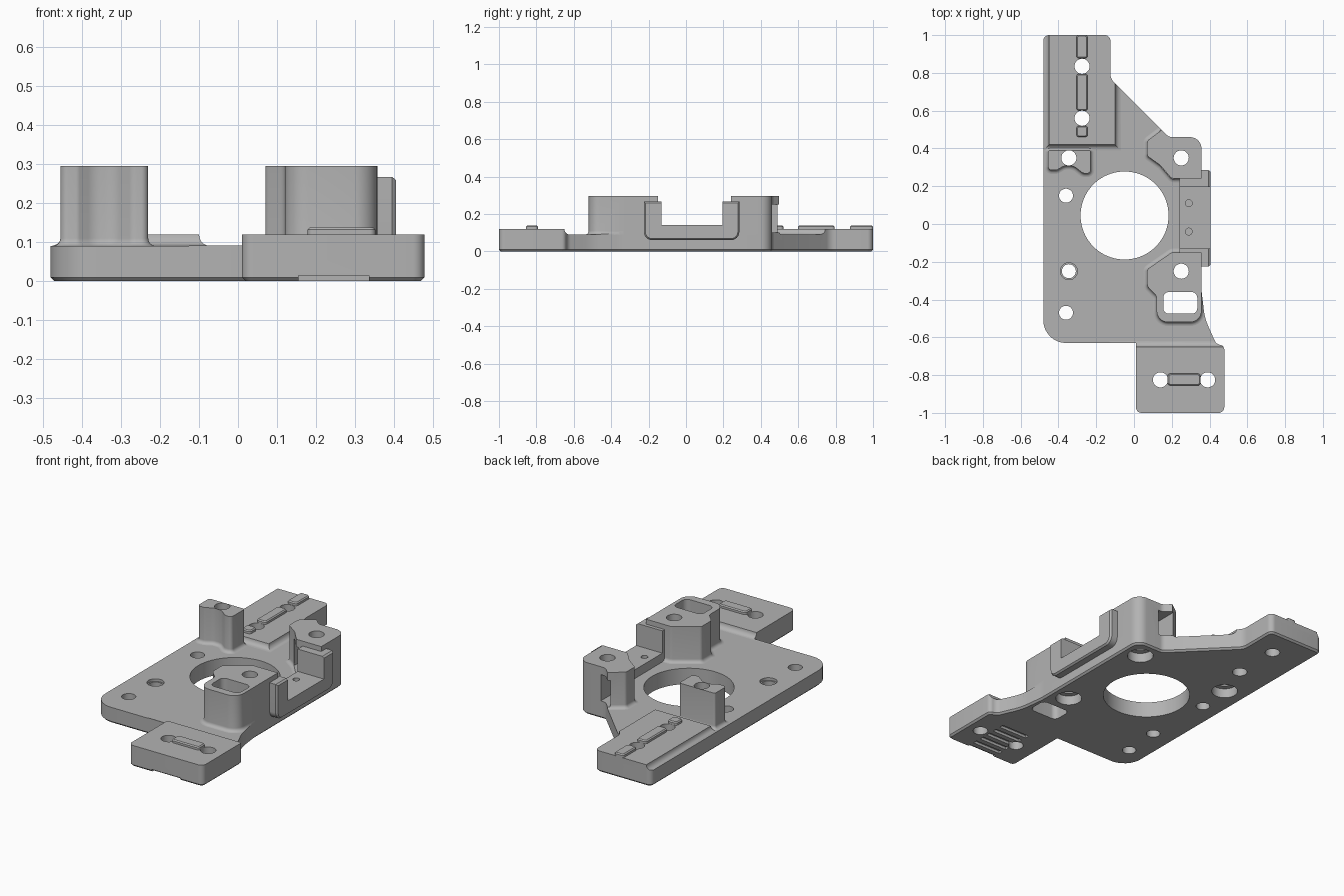
import bpy, bmesh, math
from mathutils import Vector

cube = bpy.data.objects.get("Cube")
if cube:
    bpy.data.objects.remove(cube, do_unlink=True)

GREY = (0.45, 0.45, 0.45, 1)
mat = bpy.data.materials.new("plain grey")
mat.use_nodes = True
mat.diffuse_color = GREY
mat.node_tree.nodes["Principled BSDF"].inputs["Base Color"].default_value = GREY
TOP, PAD, TALL = 0.09, 0.12, 0.295


def rounded(corners, steps=8):
    """Counter-clockwise outline from (x, y, radius) corners."""
    pts = [Vector(c[:2]) for c in corners]
    out = []
    for i, p in enumerate(pts):
        r = corners[i][2]
        a, b = pts[i - 1] - p, pts[(i + 1) % len(pts)] - p
        if r == 0:
            out.append(p)
            continue
        half = a.angle(b) / 2
        t = min(r / math.tan(half), 0.45 * a.length, 0.45 * b.length)
        start, end, w = p + a.normalized() * t, p + b.normalized() * t, math.sin(half)
        for k in range(steps + 1):
            s = k / steps
            f, g, h = (1 - s) ** 2, 2 * s * (1 - s) * w, s * s
            out.append((start * f + p * g + end * h) / (f + g + h))
    area = sum(out[i - 1].cross(out[i]) for i in range(len(out)))
    return out if area > 0 else out[::-1]


def offset(pts, d):
    res = []
    for i, p in enumerate(pts):
        e = (p - pts[i - 1]).normalized()
        f = (pts[(i + 1) % len(pts)] - p).normalized()
        n, m = Vector((e.y, -e.x)), Vector((f.y, -f.x))
        res.append(p + (n + m) * (d / (1 + n.dot(m))))
    return res


def loft(name, outline, rings, along_x=False):
    """Stack offset copies of an outline; rings are (height, offset)."""
    bm = bmesh.new()
    loops = []
    for h, d in rings:
        loops.append([bm.verts.new((h, p.x, p.y) if along_x else (p.x, p.y, h))
                      for p in offset(outline, d)])
    n = len(outline)
    for lo, hi in zip(loops, loops[1:]):
        for i in range(n):
            bm.faces.new((lo[i - 1], lo[i], hi[i], hi[i - 1]))
    bm.faces.new(loops[0][::-1])
    bm.faces.new(loops[-1])
    me = bpy.data.meshes.new(name)
    bm.to_mesh(me)
    bm.free()
    me.materials.append(mat)
    ob = bpy.data.objects.new(name, me)
    bpy.context.collection.objects.link(ob)
    return ob


def rect(x0, x1, y0, y1, r=0):
    return rounded([(x0, y0, r), (x1, y0, r), (x1, y1, r), (x0, y1, r)])


def box(x0, x1, y0, y1, z0, z1, r=0):
    return loft("cutter", rect(x0, x1, y0, y1, r), [(z0, 0), (z1, 0)])


def drill(x, y, r, z0=-0.1, z1=0.5, n=40):
    ring = [Vector((x + r * math.cos(k * math.tau / n), y + r * math.sin(k * math.tau / n)))
            for k in range(n)]
    return loft("cutter", ring, [(z0, 0), (z1, 0)])


def boolean(ob, tool, op):
    mod = ob.modifiers.new(op.lower(), "BOOLEAN")
    mod.operation, mod.solver, mod.object = op, "EXACT", tool
    bpy.context.view_layer.objects.active = ob
    bpy.ops.object.modifier_apply(modifier=mod.name)


def cut(tool, *targets):
    for ob in targets:
        boolean(ob, tool, "DIFFERENCE")
    bpy.data.objects.remove(tool, do_unlink=True)


def skirt(top, r=0.03, steps=5):
    """Rings that flare into the plate with a concave fillet."""
    rings = [(TOP - 0.03, r)]
    for k in range(steps + 1):
        a = k / steps * math.pi / 2
        rings.append((TOP + r * (1 - math.cos(a)), r * (1 - math.sin(a))))
    return rings + ([(top, 0)] if top > TOP + r + 0.001 else [])


# Base plate with a chamfered lower edge
plan = rounded([
    (-0.48, -0.63, 0.12), (0.01, -0.63, 0), (0.01, -1, 0.03), (0.478, -1, 0.03),
    (0.478, -0.645, 0.03), (0.435, -0.635, 0.04), (0.375, -0.5, 0.3), (0.357, -0.35, 0.3),
    (0.357, 0.46, 0.06), (0.185, 0.46, 0.04), (-0.125, 0.77, 0.06),
    (-0.125, 1, 0.03), (-0.48, 1, 0.03)])
plate = loft("base_plate", plan, [(0, -0.01), (0.01, 0), (TOP, 0)])
clip = loft("clip", plan, [(0.02, 0), (0.5, 0)])

# Raised pads on the rear arm and the front foot
arm = loft("arm_pad", rect(-0.45, -0.1, 0.42, 1.1), skirt(PAD))
foot = loft("foot_pad", rect(-0.1, 0.6, -1.1, -0.65), skirt(PAD))

# Tall mounting towers
rear = loft("rear_tower", rounded([
    (0.07, 0.36, 0.02), (0.14, 0.31, 0.03), (0.2, 0.24, 0.03), (0.4, 0.24, 0),
    (0.4, 0.5, 0), (0.15, 0.5, 0), (0.07, 0.44, 0.02)]), skirt(TALL, 0.02))
front = loft("front_tower", rounded([
    (0.07, -0.24, 0.02), (0.07, -0.33, 0.03), (0.12, -0.38, 0.04), (0.12, -0.52, 0.06),
    (0.357, -0.52, 0.06), (0.357, -0.15, 0), (0.2, -0.15, 0.03)]), skirt(TALL, 0.02))
side = loft("side_tower", rounded([
    (-0.455, 0.39, 0.01), (-0.455, 0.285, 0.02), (-0.41, 0.285, 0.02), (-0.37, 0.308, 0.06),
    (-0.32, 0.308, 0.06), (-0.27, 0.268, 0.03), (-0.23, 0.268, 0.02), (-0.23, 0.39, 0.01)]),
    skirt(TALL, 0.02))
for ob in (arm, foot, rear, front, side):
    boolean(ob, clip, "INTERSECT")
bpy.data.objects.remove(clip, do_unlink=True)

# U-shaped side bracket
bracket = loft("side_bracket", rounded([
    (-0.225, 0.06, 0.045), (0.285, 0.06, 0.045), (0.285, 0.267, 0), (-0.225, 0.267, 0)]),
    [(0.24, 0), (0.395, 0), (0.405, -0.008)], along_x=True)
cut(box(0.2, 0.5, -0.13, 0.195, 0.14, 0.4), bracket)
for y in (-0.04, 0.11):
    cut(drill(0.29, y, 0.018, 0.1), bracket)

# Locating strips on the pads
for name, x0, x1, y0, y1 in (("arm_strip_front", -0.305, -0.245, 0.46, 0.52),
                             ("arm_strip_middle", -0.305, -0.245, 0.6, 0.795),
                             ("arm_strip_rear", -0.305, -0.245, 0.877, 1.0),
                             ("foot_strip", 0.178, 0.352, -0.855, -0.792)):
    loft(name, rect(x0, x1, y0, y1, 0.015), [(0.1, 0), (0.132, 0), (0.138, -0.006)])

# Main bore and plain screw holes
cut(drill(-0.05, 0.045, 0.233, n=96), plate, rear, front)
for x, y in ((-0.36, 0.15), (-0.345, -0.25), (-0.36, -0.47)):
    cut(drill(x, y, 0.037), plate)
cut(drill(-0.345, -0.25, 0.045, 0.075), plate)
for y in (0.835, 0.56):
    cut(drill(-0.275, y, 0.04), plate, arm)
for x in (0.14, 0.39):
    cut(drill(x, -0.825, 0.04), plate, foot)

# Tower holes with counterbores from below
for x, y, tower in ((0.25, 0.35, rear), (0.25, -0.25, front), (-0.345, 0.35, side)):
    near = (plate, tower) if tower is side else (plate, tower, bracket)
    cut(drill(x, y, 0.04), *near)
    cut(drill(x, y, 0.07, -0.1, 0.055), plate)

# Pocket in the front tower, slot in the rear tower, grooves under the foot
cut(box(0.155, 0.335, -0.475, -0.36, -0.1, 0.5, 0.03), plate, front)
cut(box(0.135, 0.215, 0.1, 0.6, 0.1, 0.25), rear)
for i in range(6):
    y = -0.99 + 0.055 * i
    cut(box(0.155, 0.335, y - 0.013, y + 0.013, -0.1, 0.015), plate)

for ob in bpy.context.collection.objects:
    ob.select_set(ob.type == "MESH")
bpy.context.view_layer.objects.active = plate
bpy.ops.object.shade_smooth_by_angle(angle=math.radians(30))
